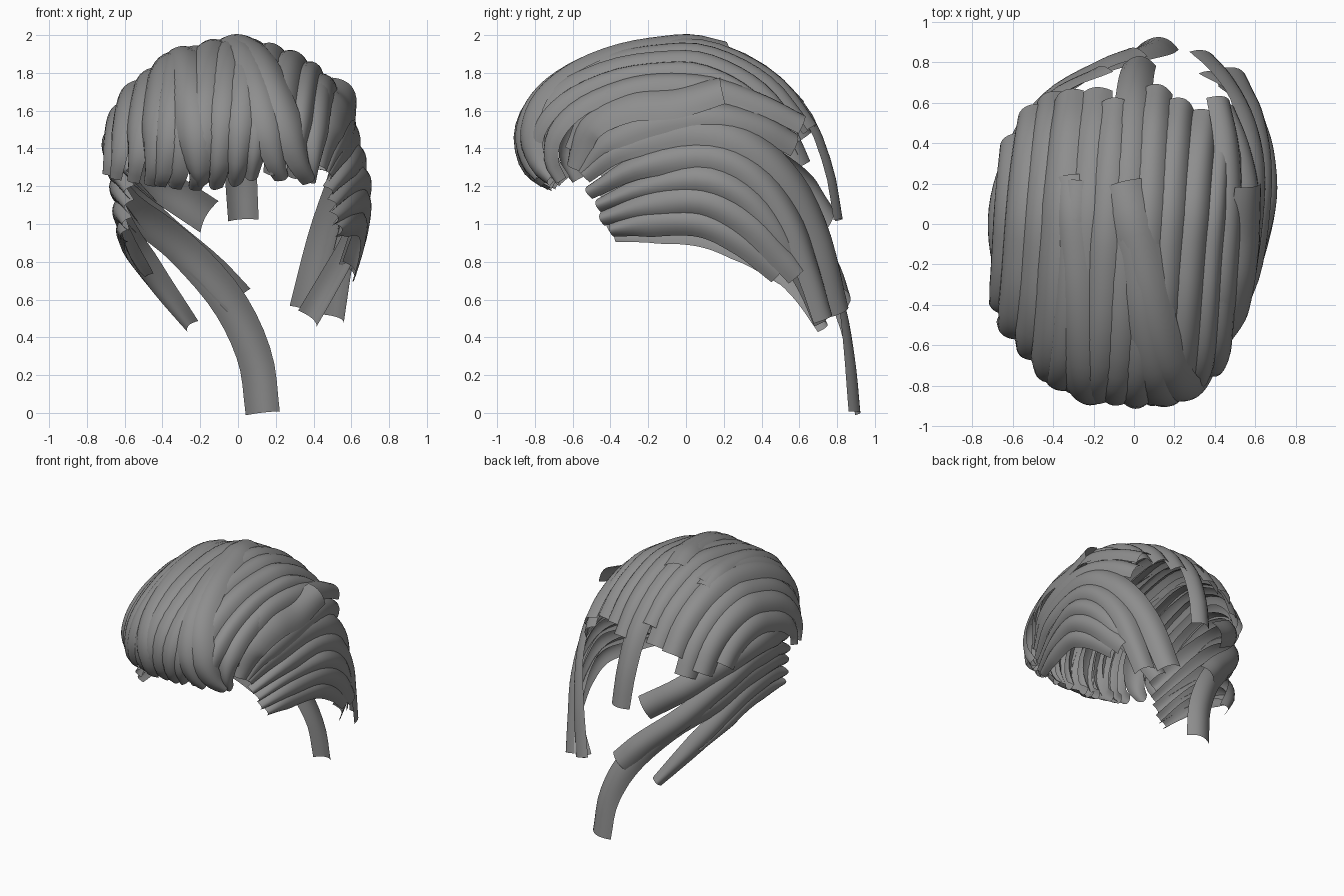
import bpy, bmesh, math
from mathutils import Vector

# Dark grey hair
HAIR = bpy.data.materials.new("hair_grey")
HAIR.diffuse_color = (.27, .27, .27, 1)


def spline(pts, t):
    # Catmull-Rom point at parameter t (0..len-1)
    i = max(0, min(int(t), len(pts) - 2))
    f = t - i
    b, c = pts[i], pts[i + 1]
    a = pts[i - 1] if i > 0 else b * 2 - c
    d = pts[i + 2] if i + 2 < len(pts) else c * 2 - b
    return 0.5 * (2 * b + (c - a) * f + (2 * a - 5 * b + 4 * c - d) * f ** 2
                  + (3 * b - a - 3 * c + d) * f ** 3)


def lock(name, pts, width, bulge=0.045, start=0.45, end=0.9, n=26, m=8):
    # Ribbon of hair with an arched section, facing away from the head
    pts = [Vector(p) for p in pts]
    k = len(pts) - 1
    bm = bmesh.new()
    rows = []
    for i in range(n + 1):
        u = i / n
        p = spline(pts, u * k)
        tan = (spline(pts, min(u + .02, 1) * k) - spline(pts, max(u - .02, 0) * k)).normalized()
        out = Vector((p.x, p.y * 0.8, max(p.z - 1.15, 0)))
        side = tan.cross(out).normalized()
        nor = side.cross(tan).normalized()
        w = width * min(1, start + (1 - start) * u / .25, end + (1 - end) * (1 - u) / .3)
        row = []
        for j in range(m + 1):
            v = 2 * j / m - 1
            row.append(bm.verts.new(p + side * v * w / 2 + nor * bulge * (0.5 - v * v)))
        rows.append(row)
    for r, q in zip(rows, rows[1:]):
        for j in range(m):
            bm.faces.new((r[j], r[j + 1], q[j + 1], q[j]))
    me = bpy.data.meshes.new(name)
    bm.to_mesh(me)
    bm.free()
    me.materials.append(HAIR)
    for f in me.polygons:
        f.use_smooth = True
    ob = bpy.data.objects.new(name, me)
    bpy.context.collection.objects.link(ob)
    return ob


# Centre profile of the cap (y, z): fringe tip, over the crown, down the nape
PROFILE = [Vector(p) for p in (
    (-.74, 1.2), (-.85, 1.28), (-.9, 1.45), (-.85, 1.62), (-.71, 1.77), (-.45, 1.9),
    (-.15, 1.96), (.1, 1.965), (.35, 1.87), (.55, 1.72), (.7, 1.5), (.78, 1.25), (.82, 1.02))]


def cap_lock(name, xf, xb, s0, s1, width, lift=0.0, end=.85, n=10):
    # Lock lying on the domed cap, from lateral position xf (front) to xb (back)
    pts = []
    for i in range(n + 1):
        u = i / n
        x = xf + (xb - xf) * u
        q = spline(PROFILE, s0 + (s1 - s0) * u)
        r = min(abs(x) / (.75 if x < 0 else .7), .985)
        k = (1 - r * r) ** .43
        g = 1 + lift
        pts.append((x * g, q.x * k * g, 1.15 + (q.y - 1.15) * k * g))
    return lock(name, pts, width, end=end)


# Crown and fringe: front x, back x, profile start, profile end, width, lift
CAP = [
    (-.695, -.63, 1.8, 9.9, .2, 0), (-.65, -.53, 1.3, 10.4, .2, .01),
    (-.57, -.44, .9, 10.6, .2, -.01), (-.47, -.33, .5, 10.0, .2, .01),
    (-.35, -.2, .2, 9.9, .21, -.015), (-.24, -.1, 0, 9.4, .19, -.005),
    (-.13, .03, 0, 12, .19, -.015), (-.02, .12, .2, 9.9, .18, -.01),
    (.07, .24, .6, 9.6, .17, -.015), (.18, .37, .9, 9.5, .17, -.01),
    (.3, .46, .8, 9.4, .14, -.01), (.4, .52, .6, 9.6, .16, -.02),
]
for i, c in enumerate(CAP):
    cap_lock(f"crown_lock_{i + 1}", *c)

# Overlapping top locks that start at the crown and fall into the fringe
cap_lock("top_lock_left", -.2, -.34, .2, 7.6, .19, .012, 1)
cap_lock("top_lock_middle", -.42, -.3, .4, 7.5, .18, .008, 1)
cap_lock("top_lock_right", .38, -.06, .7, 7.4, .21, .012, 1)
cap_lock("top_lock_right_under", .24, -.04, .7, 7.1, .2, .004, 1)

# Right temple locks above the ear gap
lock("temple_lock_upper", [(.43, -.6, 1.3), (.48, -.52, 1.53), (.53, -.3, 1.64),
                           (.56, -.05, 1.66), (.58, .19, 1.72)], .24, start=.6, end=.8)
lock("temple_lock_top", [(.41, -.62, 1.4), (.44, -.5, 1.64), (.46, -.25, 1.75),
                         (.48, .1, 1.75), (.47, .4, 1.65), (.43, .62, 1.54)], .17)
lock("temple_lock_lower", [(.46, -.55, 1.27), (.53, -.42, 1.45), (.58, -.15, 1.56),
                           (.58, .15, 1.59), (.53, .4, 1.53), (.46, .58, 1.43)], .18)

# Right side locks, swept from the cheek round to the back
RIGHT = [
    ([(.47, -.54, 1.26), (.55, -.35, 1.41), (.6, 0, 1.51), (.61, .3, 1.45),
      (.56, .54, 1.24), (.46, .72, .93), (.36, .83, .54)], .2),
    ([(.48, -.52, 1.17), (.6, -.25, 1.31), (.65, .1, 1.37), (.65, .35, 1.27),
      (.61, .55, 1.02), (.56, .66, .75), (.52, .74, .5)], .17),
    ([(.5, -.47, 1.1), (.6, -.2, 1.2), (.68, .1, 1.24), (.67, .35, 1.12),
      (.61, .53, .9), (.5, .65, .7), (.38, .73, .5)], .16),
    ([(.51, -.45, 1.03), (.61, -.2, 1.1), (.68, .1, 1.12), (.67, .35, 1.0),
      (.62, .52, .83), (.59, .6, .74)], .17),
    ([(.53, -.4, .97), (.6, -.2, 1.01), (.66, .08, 1.01), (.65, .3, .91),
      (.6, .5, .75)], .16),
]
for i, (p, w) in enumerate(RIGHT):
    lock(f"right_side_lock_{i + 1}", p, w)

# Left side locks, one ending in the long tail
LEFT = [
    ([(-.57, -.46, 1.28), (-.66, -.25, 1.41), (-.69, .05, 1.46), (-.61, .35, 1.38),
      (-.42, .62, 1.21), (-.16, .76, 1.04)], .2),
    ([(-.58, -.46, 1.17), (-.66, -.2, 1.29), (-.67, .1, 1.32), (-.6, .4, 1.19),
      (-.42, .64, .98), (-.16, .79, .76), (.0, .85, .6)], .18),
    ([(-.58, -.44, 1.09), (-.65, -.2, 1.18), (-.65, .1, 1.19), (-.56, .42, 1.06),
      (-.32, .68, .88), (-.06, .81, .6), (.09, .87, .3), (.135, .9, 0)], .19),
    ([(-.59, -.42, 1.0), (-.64, -.15, 1.07), (-.63, .15, 1.03), (-.55, .42, .87),
      (-.42, .6, .68), (-.25, .73, .46)], .17),
    ([(-.6, -.38, .94), (-.62, -.15, .97), (-.62, .1, .95), (-.58, .32, .86),
      (-.48, .53, .71)], .15),
]
for i, (p, w) in enumerate(LEFT):
    lock(f"left_side_lock_{i + 1}", p, w, end=.5 if i > 2 else .97)
